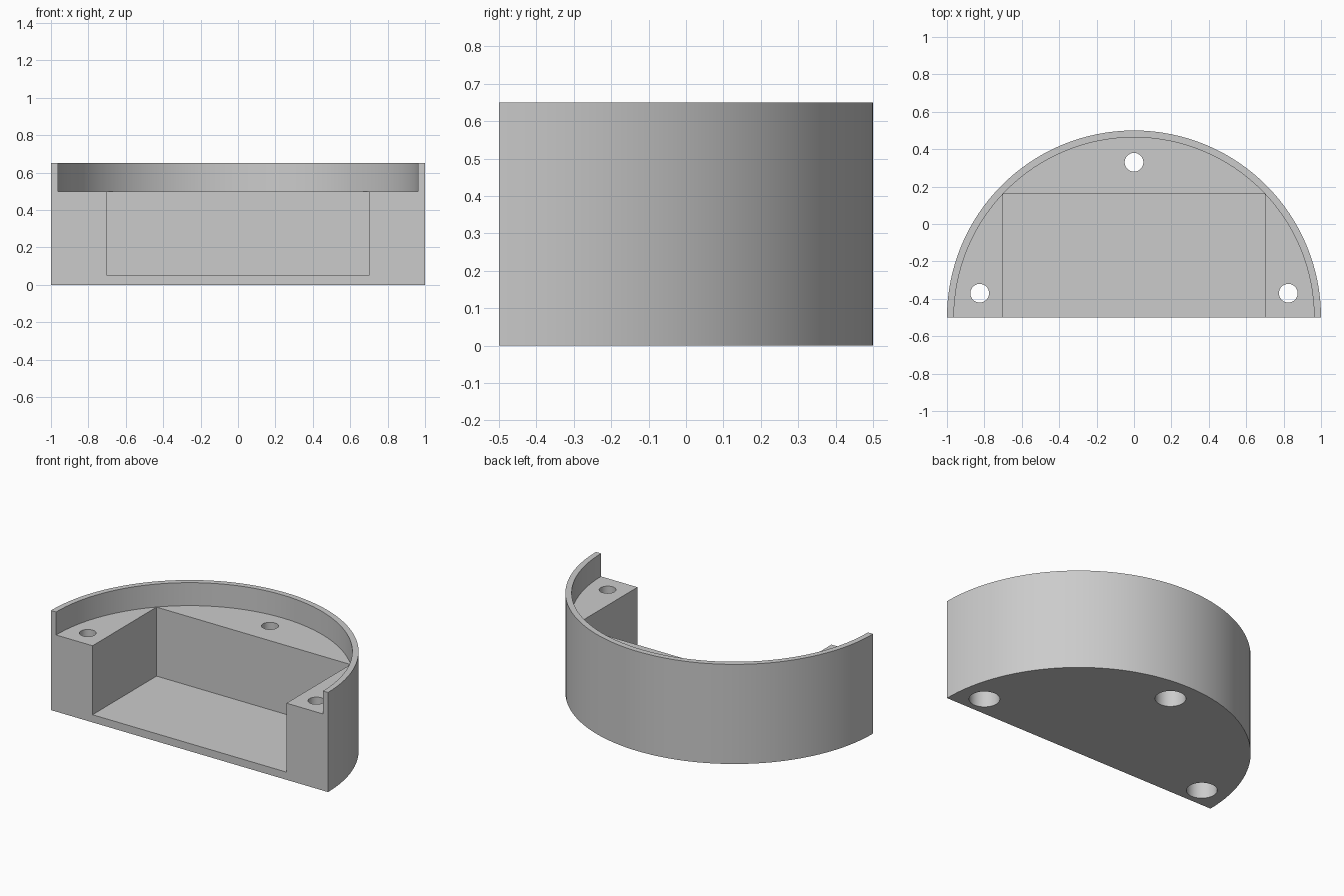
import bpy
import math

cube = bpy.data.objects.get("Cube")
if cube:
    bpy.data.objects.remove(cube, do_unlink=True)

grey = bpy.data.materials.new("light_grey")
grey.use_nodes = True
GREY = (0.6, 0.6, 0.6, 1)
grey.diffuse_color = GREY
grey.node_tree.nodes["Principled BSDF"].inputs["Base Color"].default_value = GREY

FLAT = -0.5      # plane of the straight front, also the arc centre
LEDGE = 0.5      # height of the screw ledge
TOP = 0.65       # height of the rim


def cylinder(name, radius, z0, z1, x=0, y=FLAT, sides=64):
    bpy.ops.mesh.primitive_cylinder_add(
        vertices=sides, radius=radius, depth=z1 - z0, location=(x, y, (z0 + z1) / 2))
    ob = bpy.context.object
    ob.name = name
    ob.data.materials.append(grey)
    return ob


def box(name, x0, x1, y0, y1, z0, z1):
    bpy.ops.mesh.primitive_cube_add(
        size=1, location=((x0 + x1) / 2, (y0 + y1) / 2, (z0 + z1) / 2))
    ob = bpy.context.object
    ob.name = name
    ob.scale = (x1 - x0, y1 - y0, z1 - z0)
    ob.data.materials.append(grey)
    return ob


def cut(target, cutter):
    mod = target.modifiers.new("cut", 'BOOLEAN')
    mod.operation = 'DIFFERENCE'
    mod.solver = 'EXACT'
    mod.object = cutter
    bpy.context.view_layer.objects.active = target
    bpy.ops.object.modifier_apply(modifier=mod.name)
    bpy.data.objects.remove(cutter, do_unlink=True)


# Half-round body with a thin raised rim
body = cylinder("half_round_housing", 1, 0, TOP, sides=128)
cut(body, cylinder("rim_cutter", 0.963, LEDGE, 1, sides=128))
cut(body, box("front_cutter", -2, 2, -2, FLAT, -1, 2))

# Rectangular pocket open at the front
cut(body, box("pocket_cutter", -0.7, 0.7, -1, 0.16, 0.05, 1))

# Three screw holes, widened from below
for x, y in ((-0.825, -0.37), (0.825, -0.37), (0, 0.33)):
    cut(body, cylinder("screw_hole_cutter", 0.05, -1, 1, x, y, 32))
    cut(body, cylinder("counterbore_cutter", 0.09, -1, 0.4, x, y, 32))

# Smooth curved walls, crisp edges
bpy.ops.object.select_all(action='DESELECT')
body.select_set(True)
bpy.context.view_layer.objects.active = body
bpy.ops.object.shade_smooth_by_angle(angle=math.radians(30))
